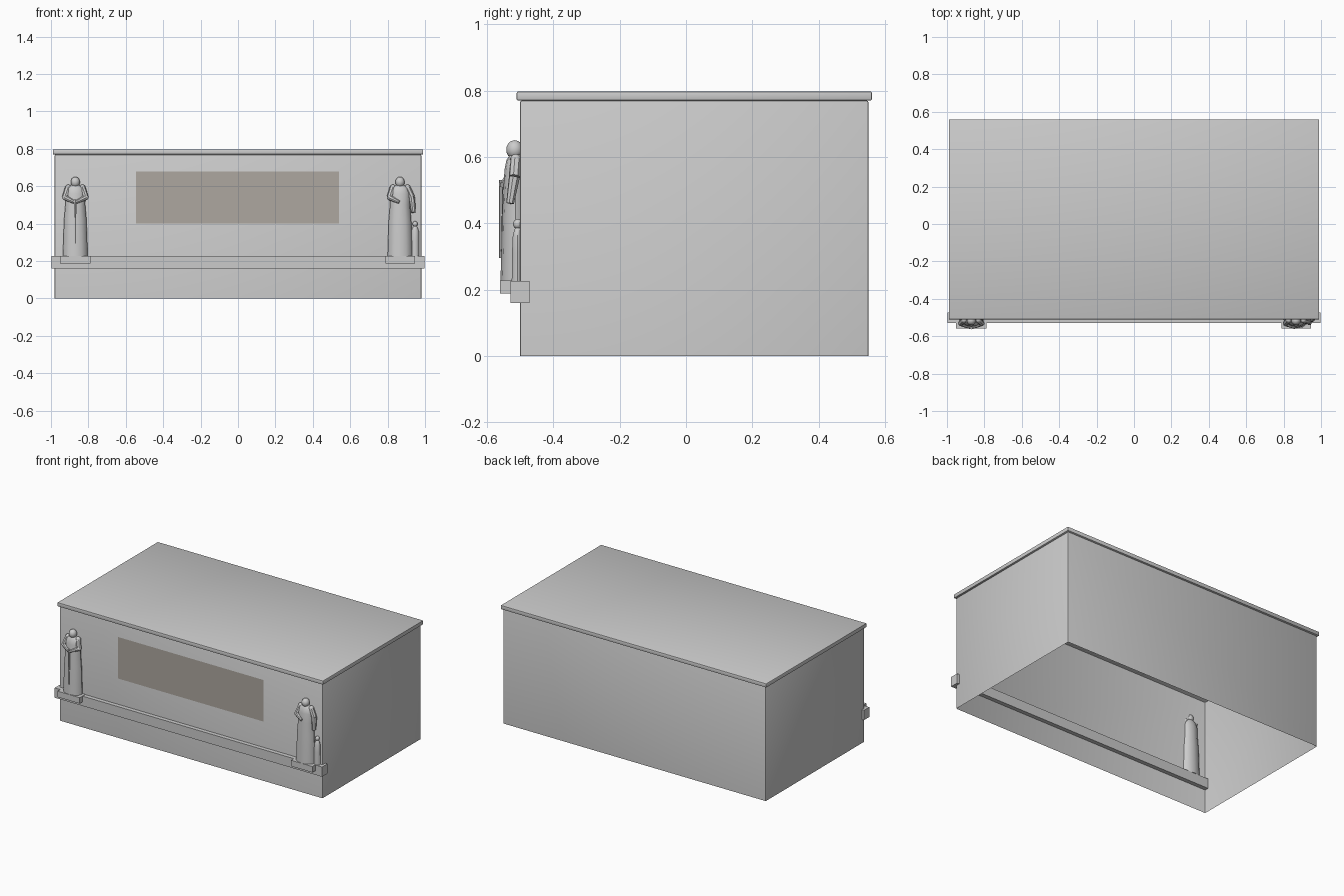
import bpy, bmesh
from math import sin, cos, pi, radians
from mathutils import Vector, Matrix

if "Cube" in bpy.data.objects:
    bpy.data.objects.remove(bpy.data.objects["Cube"])


def finish(name, bm, smooth=False):
    me = bpy.data.meshes.new(name)
    bmesh.ops.recalc_face_normals(bm, faces=bm.faces)
    bm.to_mesh(me)
    bm.free()
    if smooth:
        for p in me.polygons:
            p.use_smooth = True
        me.set_sharp_from_angle(angle=radians(40))
    ob = bpy.data.objects.new(name, me)
    bpy.context.collection.objects.link(ob)
    return ob


def box(name, lo, hi, bevel=0.0, open_bottom=False):
    bm = bmesh.new()
    lo, hi = Vector(lo), Vector(hi)
    m = Matrix.Translation((lo + hi) / 2) @ Matrix.Diagonal((hi - lo).to_4d())
    bmesh.ops.create_cube(bm, size=1, matrix=m)
    if open_bottom:
        bottom = [f for f in bm.faces if f.normal.z < -0.9]
        bmesh.ops.delete(bm, geom=bottom, context='FACES')
    if bevel:
        edges = [e for e in bm.edges if len(e.link_faces) == 2]
        bmesh.ops.bevel(bm, geom=edges, offset=bevel, segments=2,
                        profile=0.5, affect='EDGES')
    return finish(name, bm, bevel > 0)


def loft(bm, c, rings, n=12):
    """Stack of elliptical rings (z, half width, half depth) around c."""
    loops = [[bm.verts.new((c[0] + rx * cos(2 * pi * i / n),
                            c[1] + ry * sin(2 * pi * i / n), z))
              for i in range(n)] for z, rx, ry in rings]
    for a, b in zip(loops, loops[1:]):
        for i in range(n):
            j = (i + 1) % n
            bm.faces.new((a[i], a[j], b[j], b[i]))
    bm.faces.new(loops[0][::-1])
    bm.faces.new(loops[-1])


def limb(bm, a, b, r1, r2, n=8):
    a, b = Vector(a), Vector(b)
    d = b - a
    m = Matrix.Translation((a + b) / 2) @ d.to_track_quat('Z', 'Y').to_matrix().to_4x4()
    bmesh.ops.create_cone(bm, cap_ends=True, segments=n, radius1=r1,
                          radius2=r2, depth=d.length, matrix=m)


def ball(bm, c, r, tall=1.1):
    m = Matrix.Translation(c) @ Matrix.Diagonal((1, 1, tall, 1))
    bmesh.ops.create_uvsphere(bm, u_segments=10, v_segments=7, radius=r, matrix=m)


ROBE = [(0.225, 0.066, 0.046), (0.30, 0.064, 0.044), (0.42, 0.060, 0.041),
        (0.50, 0.053, 0.037), (0.56, 0.054, 0.034), (0.59, 0.045, 0.028),
        (0.607, 0.022, 0.018)]
Y = -0.513


def robed_figure(name, x, bent_sides, straight_sides=()):
    bm = bmesh.new()
    loft(bm, (x, Y), ROBE)
    limb(bm, (x, Y, 0.59), (x, Y, 0.62), 0.015, 0.013)
    ball(bm, (x, Y - 0.003, 0.622), 0.026)
    for s in bent_sides:
        shoulder, elbow = (x + s * 0.038, Y, 0.592), (x + s * 0.056, Y - 0.018, 0.54)
        limb(bm, shoulder, elbow, 0.017, 0.015)
        ball(bm, shoulder, 0.017, 1)
        ball(bm, elbow, 0.015, 1)
        limb(bm, elbow, (x + s * 0.005, Y - 0.040, 0.515), 0.015, 0.009)
    for s in straight_sides:
        shoulder, elbow = (x + s * 0.040, Y, 0.592), (x + s * 0.064, Y - 0.004, 0.54)
        ball(bm, shoulder, 0.017, 1)
        limb(bm, shoulder, elbow, 0.017, 0.017)
        limb(bm, elbow, (x + s * 0.072, Y - 0.017, 0.46), 0.017, 0.012)
    return finish(name, bm, True)


# Main block, hollow and open underneath, with the slab on top
box("main_block", (-0.98, -0.50, 0), (0.98, 0.55, 0.77), 0.006, True)
box("top_slab", (-0.99, -0.51, 0.77), (0.99, 0.56, 0.797), 0.004)

# Ledge along the front and the two pedestals
box("front_ledge", (-0.997, -0.528, 0.16), (0.997, -0.472, 0.226))
for side, x0, x1 in (("left", -0.953, -0.788), ("right", 0.788, 0.947)):
    box(side + "_pedestal", (x0, -0.56, 0.188), (x1, -0.50, 0.228))

# Tinted panel on the front
bm = bmesh.new()
bm.faces.new([bm.verts.new((x, -0.501, z)) for x, z in
              ((-0.545, 0.40), (0.54, 0.40), (0.54, 0.68), (-0.545, 0.68))])
panel = finish("front_panel", bm)
mat = bpy.data.materials.new("panel_tint")
mat.diffuse_color = (0.42, 0.39, 0.35, 1)
mat.use_nodes = True
mat.node_tree.nodes["Principled BSDF"].inputs["Base Color"].default_value = mat.diffuse_color
panel.data.materials.append(mat)

# Left figure with both hands on a downward staff
robed_figure("left_figure", -0.87, (-1, 1))
bm = bmesh.new()
limb(bm, (-0.87, Y - 0.044, 0.53), (-0.87, Y - 0.046, 0.295), 0.007, 0.004, 6)
finish("staff", bm, True)

# Right figure with one lowered arm, beside a small figure
robed_figure("right_figure", 0.866, (-1,), (1,))
bm = bmesh.new()
loft(bm, (0.947, -0.507), [(0.225, 0.022, 0.019), (0.31, 0.021, 0.018),
                           (0.36, 0.020, 0.016), (0.38, 0.013, 0.011),
                           (0.388, 0.007, 0.007)], 10)
ball(bm, (0.947, -0.507, 0.398), 0.014)
finish("small_figure", bm, True)
